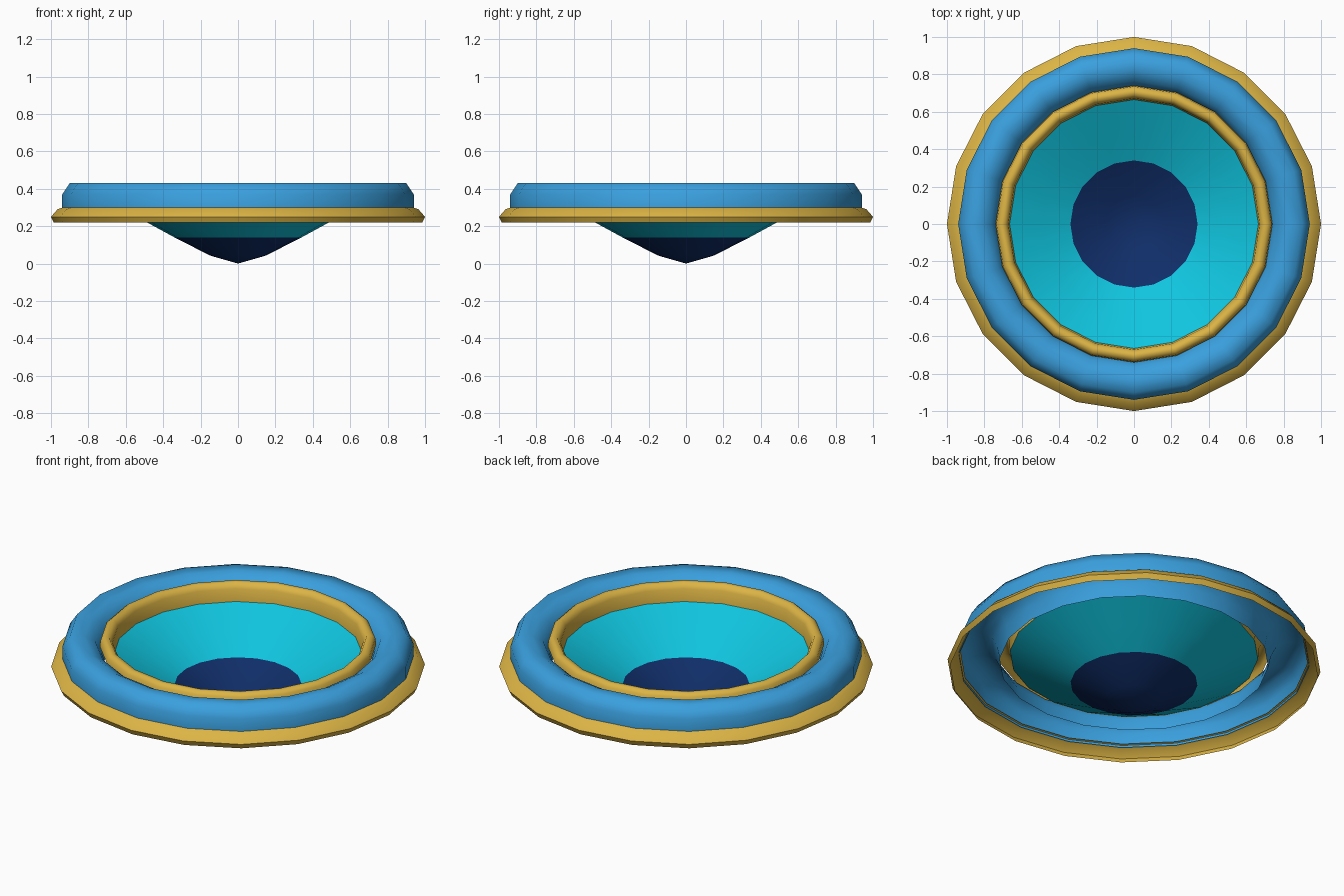
import bpy, bmesh, math

cube = bpy.data.objects.get("Cube")
if cube:
    bpy.data.objects.remove(cube, do_unlink=True)

SIDES = 20


def material(name, rgb):
    mat = bpy.data.materials.new(name)
    mat.use_nodes = True
    mat.diffuse_color = (*rgb, 1)
    mat.node_tree.nodes["Principled BSDF"].inputs["Base Color"].default_value = (*rgb, 1)
    return mat


def lathe(name, profile, mats, rule=None):
    """Revolve an open (radius, height) profile around z into a thin shell."""
    bm = bmesh.new()
    rings = []
    for r, z in profile:
        if r == 0:
            rings.append([bm.verts.new((0, 0, z))] * SIDES)
            continue
        angles = [math.tau * k / SIDES for k in range(SIDES)]
        rings.append([bm.verts.new((r * math.cos(a), r * math.sin(a), z)) for a in angles])
    for a, b in zip(rings, rings[1:]):
        for k in range(SIDES):
            n = (k + 1) % SIDES
            corners = [a[k], a[n], b[n], b[k]]
            face = bm.faces.new(list(dict.fromkeys(corners)))
            if rule:
                face.material_index = rule(face.calc_center_median())
    mesh = bpy.data.meshes.new(name)
    bm.to_mesh(mesh)
    bm.free()
    for mat in mats:
        mesh.materials.append(mat)
    mesh.shade_smooth()
    mesh.set_sharp_from_angle(angle=math.radians(65))
    obj = bpy.data.objects.new(name, mesh)
    bpy.context.collection.objects.link(obj)
    return obj


gold = material("gold", (0.72, 0.46, 0.06))
blue = material("sky_blue", (0.042, 0.35, 0.73))
cyan = material("cyan", (0.005, 0.56, 0.74))
navy = material("navy", (0.005, 0.027, 0.14))

# Rounded rim, hollow underneath
lathe("rim_shell",
      [(0.94, 0.285), (0.94, 0.37), (0.90, 0.43), (0.82, 0.43),
       (0.765, 0.40), (0.735, 0.34), (0.72, 0.267)], [blue])

# Gold band around the foot of the rim
lathe("outer_band",
      [(0.985, 0.22), (1.0, 0.25), (0.965, 0.29), (0.93, 0.302)], [gold])

# Gold lip around the opening
lathe("inner_band",
      [(0.74, 0.37), (0.735, 0.405), (0.715, 0.422), (0.69, 0.42),
       (0.672, 0.39), (0.665, 0.315)], [gold])

# Shallow bowl with a dark centre
lathe("bowl",
      [(0.665, 0.318), (0.49, 0.222), (0.34, 0.14), (0.15, 0.043), (0, 0)],
      [cyan, navy], lambda c: int(c.z < 0.14))
